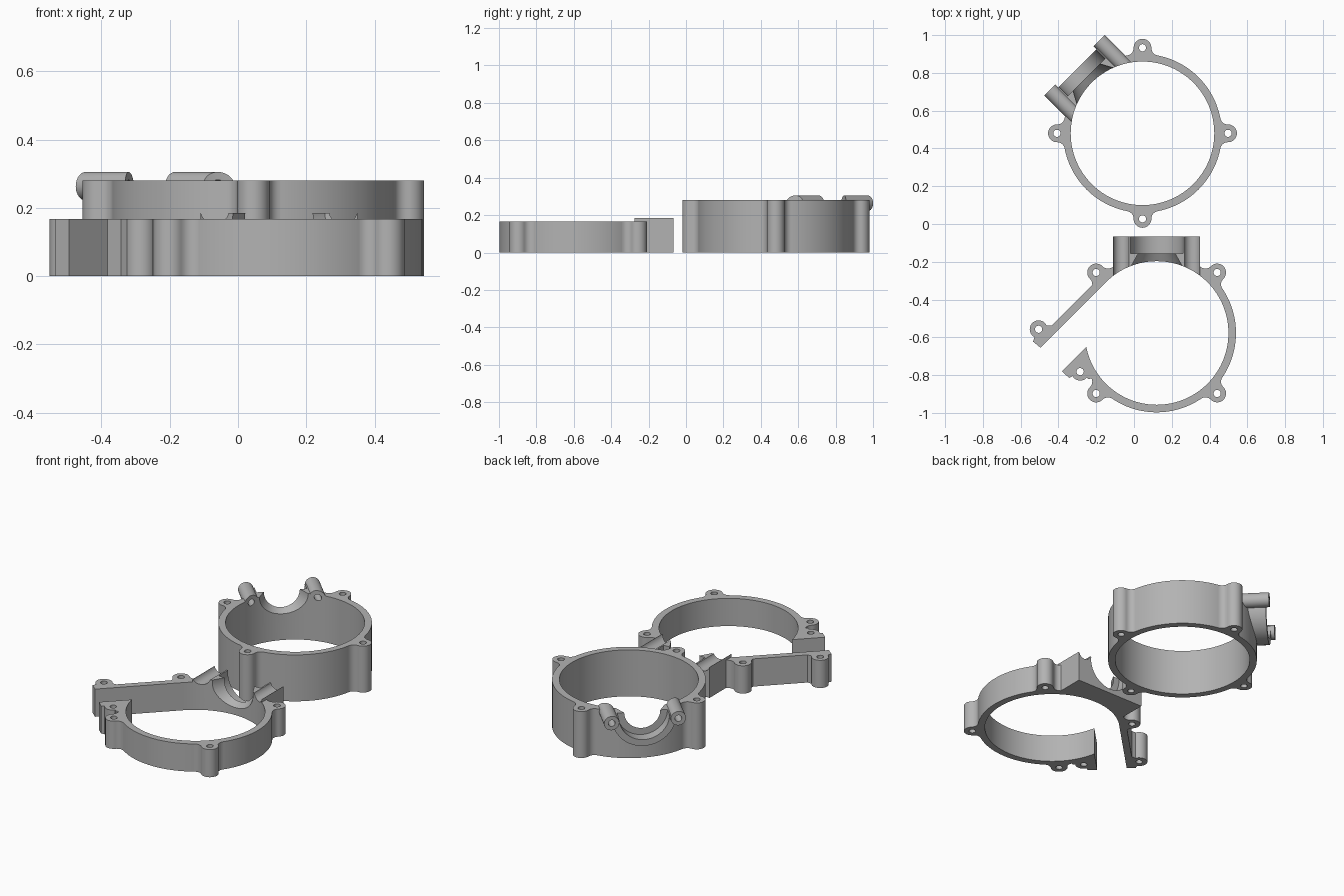
import bpy, bmesh, math
from mathutils import Matrix, Vector

if "Cube" in bpy.data.objects:
    bpy.data.objects.remove(bpy.data.objects["Cube"])

grey = bpy.data.materials.new("light_grey")
grey.use_nodes = True
grey.diffuse_color = (0.45, 0.45, 0.45, 1)
grey.node_tree.nodes["Principled BSDF"].inputs["Base Color"].default_value = (0.45, 0.45, 0.45, 1)

OUTER, INNER = 0.42, 0.38          # ring radii
EAR_AT, EAR_R, HOLE_R = 0.453, 0.047, 0.019
ALONG_Y = Matrix.Rotation(math.pi / 2, 4, 'X')   # prism z becomes -y


def turn(deg):
    return Matrix.Rotation(math.radians(deg), 4, 'Z')


def arc(r, cx=0, cy=0, start=0, end=360, n=32):
    full = end - start == 360
    return [(cx + r * math.cos(a), cy + r * math.sin(a)) for a in
            (math.radians(start + (end - start) * i / (n if full else n - 1)) for i in range(n))]


def make(name, bm, matrix):
    bmesh.ops.transform(bm, matrix=matrix, verts=bm.verts)
    bmesh.ops.recalc_face_normals(bm, faces=bm.faces)
    mesh = bpy.data.meshes.new(name)
    bm.to_mesh(mesh)
    bm.free()
    obj = bpy.data.objects.new(name, mesh)
    bpy.context.collection.objects.link(obj)
    return obj


def prism(points, lo, hi, matrix=Matrix(), name="helper"):
    bm = bmesh.new()
    face = bm.faces.new([bm.verts.new((x, y, lo)) for x, y in points])
    top = bmesh.ops.extrude_face_region(bm, geom=[face])["geom"]
    verts = [v for v in top if isinstance(v, bmesh.types.BMVert)]
    bmesh.ops.translate(bm, vec=(0, 0, hi - lo), verts=verts)
    return make(name, bm, matrix)


def rod(r, x, z, near, far, matrix):
    """Round bar lying along the local y axis."""
    return prism(arc(r, x, z, n=40), -far, -near, matrix @ ALONG_Y)


def cone(r_near, r_far, z, near, far, matrix):
    bm = bmesh.new()
    bmesh.ops.create_cone(bm, cap_ends=True, segments=64, radius1=r_far, radius2=r_near, depth=far - near)
    move = Matrix.Translation((0, (near + far) / 2, z))
    return make("helper", bm, matrix @ move @ ALONG_Y)


def combine(obj, tools, operation):
    for tool in tools:
        mod = obj.modifiers.new("combine", 'BOOLEAN')
        mod.operation, mod.solver, mod.object = operation, 'EXACT', tool
        graph = bpy.context.evaluated_depsgraph_get()
        mesh = bpy.data.meshes.new_from_object(obj.evaluated_get(graph))
        obj.modifiers.clear()
        obj.data = mesh
        bpy.data.objects.remove(tool)


def ear(height, deg):
    """Screw ear with concave fillets running into the ring."""
    f = 0.04
    d, e = OUTER + f, EAR_R + f
    along = (d * d - e * e + EAR_AT ** 2) / (2 * EAR_AT)
    side = math.sqrt(d * d - along * along)
    c = Vector((along, side))
    to_ring = math.degrees(math.atan2(-c.y, -c.x)) % 360
    to_ear = math.degrees(math.atan2(-c.y, EAR_AT - c.x)) % 360
    curve = arc(f, c.x, c.y, to_ring, to_ear, 8)
    half = [(0.395, curve[0][1])] + curve
    tip = math.degrees(math.atan2(curve[-1][1], curve[-1][0] - EAR_AT))
    nose = arc(EAR_R, EAR_AT, 0, tip, -tip, 24)[1:-1]
    outline = half + nose + [(x, -y) for x, y in reversed(half)]
    return prism(outline, 0, height, turn(deg))


def screw_hole(x, y):
    return prism(arc(HOLE_R, x, y, n=24), -0.1, 0.5)


def polar(deg):
    return EAR_AT * math.cos(math.radians(deg)), EAR_AT * math.sin(math.radians(deg))


def pipe_bore(z, matrix):
    """Wide socket outside, narrow lip, then a flare towards the ring."""
    return [prism(arc(0.14, 0, z, n=64), -0.6, -0.42, matrix @ ALONG_Y),
            cone(0.155, 0.099, z, 0.32, 0.422, matrix)]


def finish(obj, x, y):
    obj.location = (x, y, 0)
    obj.data.materials.clear()
    obj.data.materials.append(grey)
    for p in obj.data.polygons:
        p.material_index = 0
    bpy.ops.object.select_all(action='DESELECT')
    obj.select_set(True)
    bpy.context.view_layer.objects.active = obj
    bpy.ops.object.shade_smooth_by_angle(angle=math.radians(30))


# Tall closed ring with four ears and a half-pipe port
TALL = 0.28
port = turn(45)
tall_ring = prism(arc(OUTER, n=128), 0, TALL, name="tall_ring")
tall_ears = (0, 90, 180, 270)
half_pipe = prism(arc(0.178, 0, TALL, 180, 360, 40), -0.487, -0.3, port @ ALONG_Y)
bosses = [rod(0.042, s * 0.185, 0.263, 0.25, 0.509, port) for s in (-1, 1)]
combine(tall_ring, [ear(TALL, a) for a in tall_ears] + [half_pipe] + bosses, 'UNION')
cuts = [prism(arc(INNER, n=128), -0.1, 0.5)] + pipe_bore(TALL, port)
cuts += [screw_hole(*polar(a)) for a in tall_ears]
cuts += [rod(HOLE_R, s * 0.185, 0.263, 0.2, 0.6, port) for s in (-1, 1)]
combine(tall_ring, cuts, 'DIFFERENCE')
finish(tall_ring, 0.045, 0.48)

# Low open ring with a straight tangent arm and a pointed tongue
LOW = 0.167
low_ring = prism(arc(OUTER, n=128), 0, LOW, name="low_open_ring")
low_ears = (45, 135, 225, 315)
slant = turn(45)
arm = prism([(0, 0.37), (0, OUTER), (-0.445, OUTER), (-0.465, 0.445), (-0.495, 0.431),
             (-0.49, 0.38), (-0.3, 0.37)], 0, LOW, slant)
arm_ear = prism(arc(EAR_R, -0.428, 0.456), 0, LOW, slant)
arm_web = prism([(-0.35, 0.41), (-0.365, OUTER), (-0.385, 0.44), (-0.42, 0.45), (-0.44, 0.41)], 0, LOW, slant)
tongue = prism([(-0.35, -0.05), (-0.505, -0.2), (-0.463, -0.238), (-0.44, -0.225), (-0.405, -0.205),
                (-0.36, -0.245), (-0.33, -0.235), (-0.30, -0.25)], 0, LOW)
tongue_ear = prism(arc(EAR_R, -0.405, -0.205), 0, LOW)
saddle_block = prism([(-0.23, 0.25), (0.23, 0.25), (0.23, 0.51), (-0.23, 0.51)], 0, 0.185)
parts = [ear(LOW, a) for a in low_ears]
parts += [arm, arm_ear, arm_web, tongue, tongue_ear, saddle_block]
combine(low_ring, parts, 'UNION')
opening = prism([(0, 0.212), (0, INNER), (-0.8, INNER), (-0.8, 0.212)], -0.1, 0.5, slant)
cuts = [prism(arc(INNER, n=128), -0.1, 0.5), opening] + pipe_bore(LOW, Matrix())
cuts += [rod(0.042, s * 0.188, 0.195, 0.2, 0.6, Matrix()) for s in (-1, 1)]
cuts += [screw_hole(*polar(a)) for a in low_ears]
arm_hole = slant @ Vector((-0.428, 0.456, 0))
cuts += [screw_hole(arm_hole.x, arm_hole.y), screw_hole(-0.405, -0.205)]
combine(low_ring, cuts, 'DIFFERENCE')
finish(low_ring, 0.12, -0.577)
